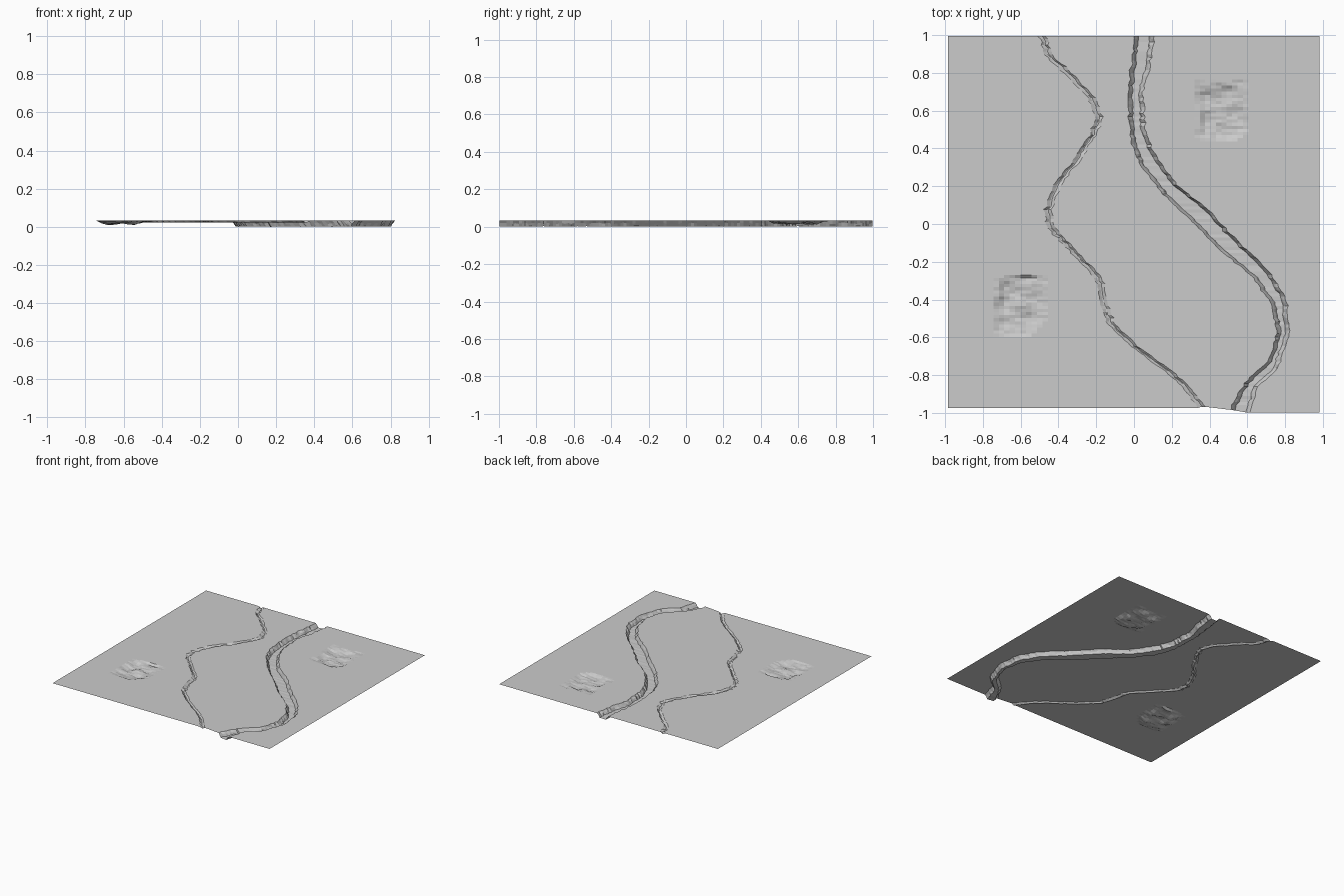
import bpy, bmesh, random
from mathutils import Vector, noise

if "Cube" in bpy.data.objects:
    bpy.data.objects.remove(bpy.data.objects["Cube"])

random.seed(4)
TOP = 0.033
ROWS = 120

# Centre line of the narrow crack and both walls of the wide ravine, as (y, x)
CRACK = [(1.0, -.49), (.89, -.445), (.78, -.33), (.64, -.205), (.56, -.187), (.46, -.222),
         (.33, -.312), (.2, -.413), (.07, -.455), (-.02, -.44), (-.17, -.297), (-.28, -.19),
         (-.42, -.155), (-.52, -.127), (-.62, -.03), (-.73, .115), (-.85, .27), (-1.0, .38)]
WALL_L = [(1.0, .018), (.82, -.005), (.66, -.024), (.45, -.003), (.32, .04), (.16, .165),
          (0, .335), (-.135, .465), (-.28, .64), (-.43, .742), (-.58, .77), (-.73, .72),
          (-.84, .6), (-1.0, .51)]
WALL_R = [(1.0, .095), (.82, .068), (.69, .035), (.5, .048), (.37, .095), (.21, .215),
          (.08, .375), (-.09, .535), (-.24, .695), (-.4, .795), (-.58, .812), (-.77, .745),
          (-.86, .645), (-1.0, .595)]
# Pits: x0, x1, y0, y1, depth
PIT_A = (-.745, -.455, -.585, -.275, .023)
PIT_B = (.32, .605, .445, .77, .021)


def along(path, y):
    for (ya, xa), (yb, xb) in zip(path, path[1:]):
        if yb <= y <= ya:
            return xa + (xb - xa) * (ya - y) / (ya - yb)
    return path[-1][1]


def jit(a):
    return random.uniform(-a, a)


def south_edge(x):
    # The far edge is slightly stepped where the ravine leaves the sheet
    if x < .34:
        return -.975
    if x < .42:
        return -.968
    return max(-.997, -.968 - (x - .42) * .17)


def pit_height(pit, x, y):
    x0, x1, y0, y1, depth = pit
    edge = min(x - x0, x1 - x, y - y0, y1 - y)
    if edge <= .004:
        return TOP
    ramp = min(1, edge / .06)
    n = noise.noise(Vector((x * 13, y * 13, depth * 300)))
    return max(TOP - depth, min(TOP, TOP - depth * (ramp * .65 + n * .9) + jit(.003)))


def strip(name, rows):
    bm = bmesh.new()
    grid = [[bm.verts.new(p) for p in r] for r in rows]
    for a, b in zip(grid, grid[1:]):
        for j in range(len(a) - 1):
            bm.faces.new((a[j], b[j], b[j + 1], a[j + 1]))
    mesh = bpy.data.meshes.new(name)
    bm.to_mesh(mesh)
    bm.free()
    bpy.context.collection.objects.link(bpy.data.objects.new(name, mesh))


parts = {n: [] for n in ("left_ground", "narrow_crack", "middle_ground",
                         "wide_ravine", "right_ground")}
COLS = 11
for i in range(ROWS + 1):
    t = i / ROWS
    y = .996 - t * 1.971

    def pt(x, z):
        return (x, south_edge(x) if i == ROWS else y, z)

    # Ragged rims for this row
    c = along(CRACK, y) + jit(.006)
    cl, cr = c - .019 + jit(.005), c + .019 + jit(.005)
    a, b = along(WALL_L, y) + jit(.005), along(WALL_R, y) + jit(.005)
    al, br = a - .012 + jit(.004), b + .012 + jit(.004)

    # Ground left of the crack, with a rubble pit
    row = [pt(-.984, TOP)]
    for j in range(COLS):
        x = PIT_A[0] + (PIT_A[1] - PIT_A[0]) * j / (COLS - 1)
        x = min(x, cl - .01 * (COLS - j))
        row.append(pt(x, pit_height(PIT_A, x, y)))
    parts["left_ground"].append(row + [pt(cl, TOP)])

    # V-shaped crack and box-shaped ravine
    parts["narrow_crack"].append([pt(cl, TOP), pt(c - .003, .022 + abs(jit(.002))),
                                  pt(c + .003, .022), pt(cr, TOP)])
    parts["middle_ground"].append([pt(cr, TOP), pt(al, TOP)])
    parts["wide_ravine"].append([
        pt(al, TOP), pt(a + jit(.004), .018 + jit(.004)), pt(a + .01 + jit(.003), abs(jit(.003))),
        pt(b - .01 + jit(.003), abs(jit(.003))), pt(b + jit(.004), .018 + jit(.004)), pt(br, TOP)])

    # Ground right of the ravine, with the second pit
    row = [pt(br, TOP)]
    for j in range(COLS):
        x = PIT_B[0] + (PIT_B[1] - PIT_B[0]) * j / (COLS - 1)
        x = max(x, br + .01 * (j + 1))
        row.append(pt(x, pit_height(PIT_B, x, y)))
    parts["right_ground"].append(row + [pt(.982, TOP)])

for name, rows in parts.items():
    strip(name, rows)
